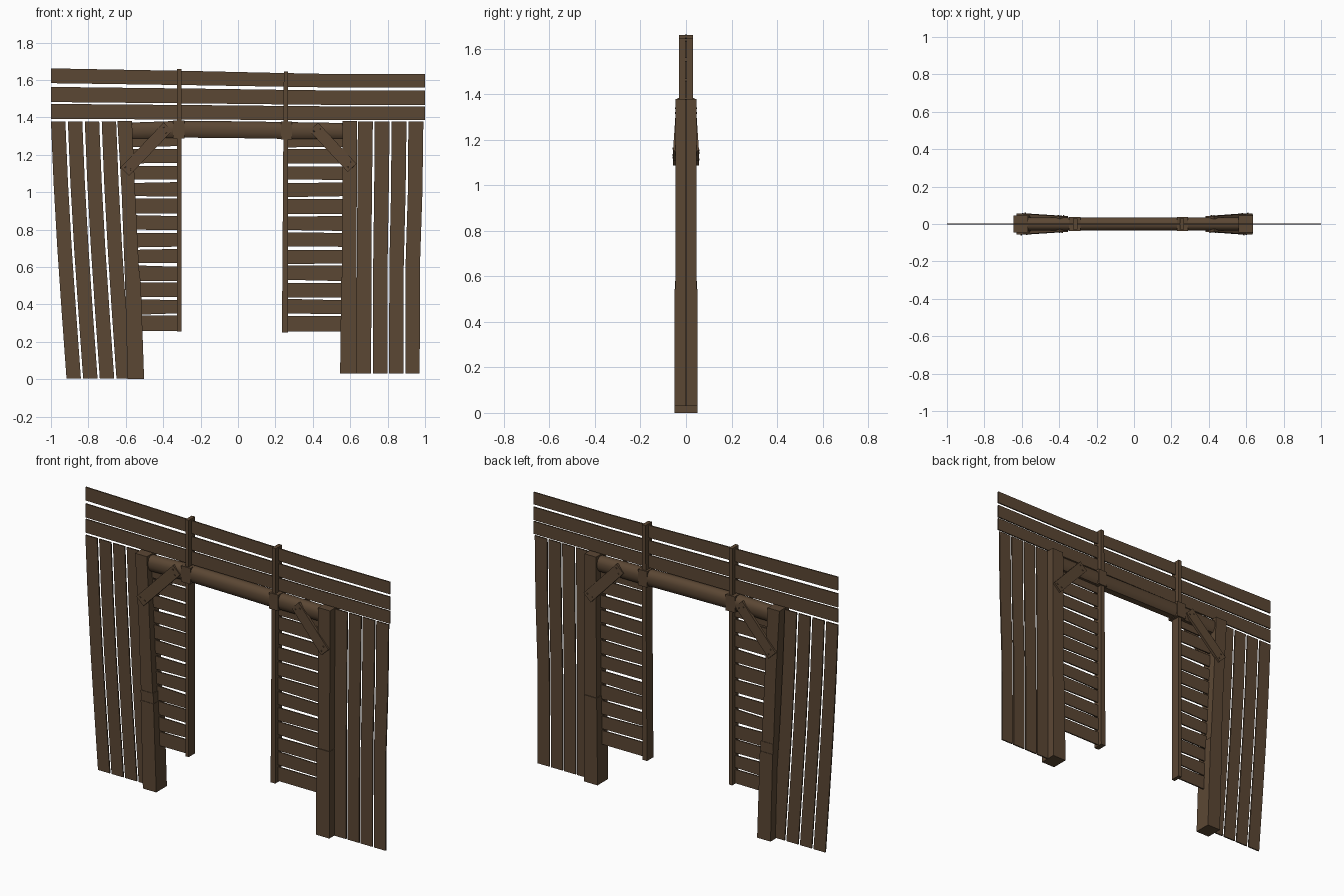
import bpy, bmesh, math, random
from mathutils import Vector

if "Cube" in bpy.data.objects:
    bpy.data.objects.remove(bpy.data.objects["Cube"])

random.seed(4)
wood = bpy.data.materials.new("dark brown wood")
wood.diffuse_color = (0.105, 0.063, 0.034, 1)
wood.use_nodes = True
wood.node_tree.nodes["Principled BSDF"].inputs["Base Color"].default_value = wood.diffuse_color


def loft(name, rings, smooth=False):
    """Closed solid through a list of rings of points."""
    bm = bmesh.new()
    vs = [[bm.verts.new(p) for p in r] for r in rings]
    n = len(rings[0])
    for a, b in zip(vs, vs[1:]):
        for i in range(n):
            j = (i + 1) % n
            bm.faces.new((a[i], a[j], b[j], b[i]))
    bm.faces.new(vs[0])
    bm.faces.new(vs[-1])
    bmesh.ops.recalc_face_normals(bm, faces=bm.faces)
    me = bpy.data.meshes.new(name)
    bm.to_mesh(me)
    bm.free()
    me.materials.append(wood)
    ob = bpy.data.objects.new(name, me)
    bpy.context.collection.objects.link(ob)
    if smooth:
        bpy.context.view_layer.objects.active = ob
        ob.select_set(True)
        bpy.ops.object.shade_smooth_by_angle(angle=math.radians(50))
        ob.select_set(False)
    return ob


def upright(name, rows, d):
    """Vertical piece: rows of (z, x left, x right), half depth d."""
    return loft(name, [[(a, -d, z), (b, -d, z), (b, d, z), (a, d, z)] for z, a, b in rows])


def level(name, rows, d):
    """Horizontal piece: rows of (x, z bottom, z top), half depth d."""
    return loft(name, [[(x, -d, a), (x, -d, b), (x, d, b), (x, d, a)] for x, a, b in rows])


T = 0.004  # half thickness of the boards

# Three long boards across the top, sagging to the right
for i, (lo, hi, lo_r, hi_r) in enumerate([(1.583, 1.662, 1.56, 1.632),
                                          (1.482, 1.563, 1.467, 1.544),
                                          (1.392, 1.472, 1.385, 1.459)]):
    rows = []
    for x, t in [(-1, 0), (-.6, .25), (-.2, .5), (.2, .8), (.5, 1), (1, 1)]:
        rows.append((x, lo + (lo_r - lo) * t, hi + (hi_r - hi) * t))
    level(f"top_board_{i}", rows, T)

# Upright side boards, the left set leaning and bowed
for i in range(4):
    a = -1 + i * 0.0905
    rows = []
    for z, s in [(0.005, .083), (.35, .058), (.7, .034), (1.05, .014), (1.377, 0)]:
        x = a + s - i * 0.0015 * (1 - z / 1.377)
        rows.append((z, x, x + 0.077))
    upright(f"left_side_board_{i}", rows, T)
    b, c = 0.635 + i * 0.0865, 0.641 + i * 0.09
    upright(f"right_side_board_{i}", [(.03, b, b + .077), (.6, b + .001, b + .078),
                                      (1.0, c - .003, c + .075), (1.377, c, c + .08)], T)

# Main posts, each with a thicker lower half
upright("left_post_upper", [(.52, -.604, -.526), (1.0, -.622, -.55), (1.38, -.645, -.567)], .045)
upright("left_post_lower", [(0, -.59, -.502), (.52, -.604, -.52)], .05)
upright("left_post_joint", [(.52, -.604, -.522), (.58, -.606, -.524)], .0475)
upright("right_post_upper", [(.545, .556, .634), (1.38, .559, .636)], .046)
upright("right_post_lower", [(.03, .546, .635), (.545, .552, .635)], .05)

# Rounded lintel beam
rings = []
for x, zc, h in [(-.58, 1.329, .043), (-.3, 1.337, .045), (0, 1.334, .045), (.26, 1.33, .045), (.57, 1.328, .042)]:
    prof = [(-.35, 1), (-.8, .75), (-1, .3), (-1, -.3), (-.8, -.75), (-.55, -1),
            (.55, -1), (.8, -.75), (1, -.3), (1, .3), (.8, .75), (.35, 1)]
    rings.append([(x, u * .036, zc + v * h) for u, v in prof])
loft("lintel_beam", rings, True)

# Thin door jambs running up past the beam, with collars at the beam
upright("left_jamb", [(.255, -.325, -.303), (1.66, -.325, -.303)], .03)
upright("right_jamb", [(.25, .235, .266), (1.645, .245, .268)], .03)
upright("left_jamb_collar", [(1.288, -.347, -.287), (1.383, -.347, -.287)], .038)
upright("right_jamb_collar", [(1.283, .23, .29), (1.378, .23, .29)], .037)

# Short slats between posts and jambs, with uneven gaps
for i in range(12):
    z = .255 + i * .0895
    r = [random.uniform(0, .009) for _ in range(4)]
    pl = -.53 - .05 * i / 11
    level(f"left_slat_{i}", [(pl, z + r[0], z + .086 - r[1]), (-.31, z + r[2], z + .086 - r[3])], T)
    level(f"right_slat_{i}", [(.25, z + r[3], z + .086 - r[0]), (.57, z + r[1], z + .086 - r[2])], T)


# Diagonal braces front and back, with nails
def brace(name, p, q, side, w=.032, t=.008):
    p, q = Vector(p), Vector(q)
    d = (q - p).normalized()
    n = Vector((0, side, 0))
    n = (n - d * n.dot(d)).normalized()
    u = d.cross(n)
    ring = lambda c, s, h, m: [c + u * (s * math.cos(k * math.tau / m)) + n * h + d * (s * math.sin(k * math.tau / m))
                               for k in range(m)]
    loft(name, [[c - u * w - n * t, c + u * w - n * t, c + u * w + n * t, c - u * w + n * t] for c in (p, q)])
    k = 0
    for c, s in ((p, 1), (q, -1)):
        for off, along in ((-.015, .018), (.015, .03)):
            o = c + u * off + d * (s * along)
            loft(f"{name}_nail_{k}", [ring(o, .005, t - .002, 6), ring(o, .004, t + .004, 6)])
            k += 1


for label, side in (("front", -1), ("back", 1)):
    brace(f"left_{label}_brace", (-.605, side * .049, 1.11), (-.375, side * .034, 1.35), side)
    brace(f"right_{label}_brace", (.61, side * .049, 1.13), (.405, side * .034, 1.35), side)
